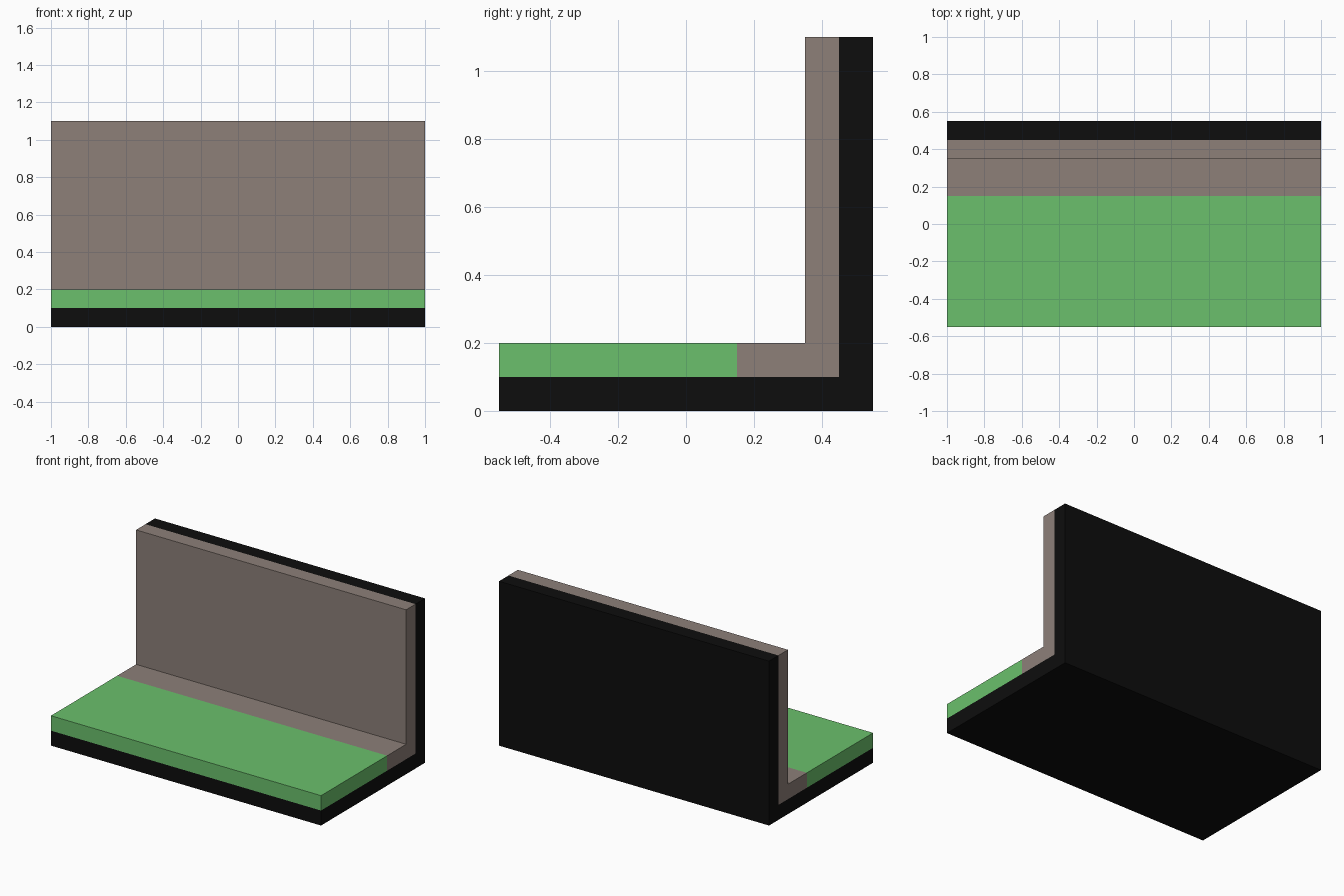
import bpy
import bmesh
from mathutils import Vector

if "Cube" in bpy.data.objects:
    bpy.data.objects.remove(bpy.data.objects["Cube"], do_unlink=True)

HALF_LENGTH = 1.0


def make_material(name, rgb):
    mat = bpy.data.materials.new(name)
    mat.use_nodes = True
    color = (*rgb, 1.0)
    mat.diffuse_color = color
    mat.node_tree.nodes["Principled BSDF"].inputs["Base Color"].default_value = color
    return mat


def extrude_profile(name, profile, mat):
    """Sweep a (y, z) outline along the full length in x."""
    bm = bmesh.new()
    face = bm.faces.new([bm.verts.new((-HALF_LENGTH, y, z)) for y, z in profile])
    swept = bmesh.ops.extrude_face_region(bm, geom=[face])
    verts = [g for g in swept["geom"] if isinstance(g, bmesh.types.BMVert)]
    bmesh.ops.translate(bm, verts=verts, vec=Vector((2 * HALF_LENGTH, 0, 0)))
    bmesh.ops.recalc_face_normals(bm, faces=bm.faces)
    mesh = bpy.data.meshes.new(name)
    bm.to_mesh(mesh)
    bm.free()
    mesh.materials.append(mat)
    obj = bpy.data.objects.new(name, mesh)
    bpy.context.collection.objects.link(obj)
    return obj


black = make_material("black", (0.004, 0.004, 0.004))
taupe = make_material("taupe", (0.266, 0.214, 0.191))
green = make_material("green", (0.147, 0.527, 0.150))

# Black L-shaped shell: underside and back
extrude_profile("outer_shell", [(-0.55, 0), (0.55, 0), (0.55, 1.1),
                                (0.45, 1.1), (0.45, 0.1), (-0.55, 0.1)], black)

# Taupe wall with a short foot along the floor
extrude_profile("wall_lining", [(0.15, 0.1), (0.45, 0.1), (0.45, 1.1),
                                (0.35, 1.1), (0.35, 0.2), (0.15, 0.2)], taupe)

# Green floor slab
extrude_profile("floor_slab", [(-0.55, 0.1), (0.15, 0.1),
                               (0.15, 0.2), (-0.55, 0.2)], green)
